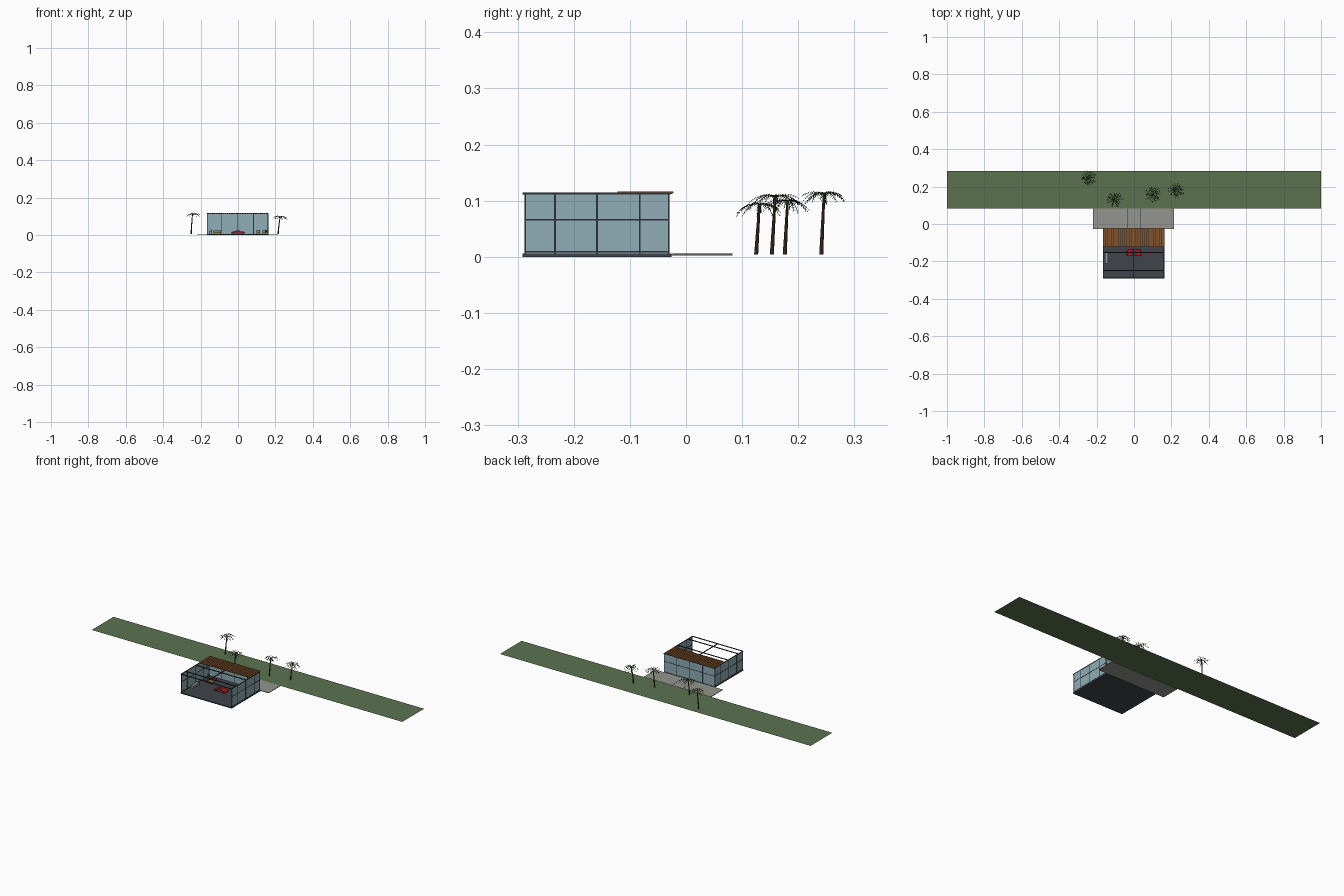
import bpy, bmesh, math, random
from mathutils import Vector

random.seed(4)
cube = bpy.data.objects.get("Cube")
if cube:
    bpy.data.objects.remove(cube, do_unlink=True)


def material(name, r, g, b):
    m = bpy.data.materials.new(name)
    m.use_nodes = True
    colour = [(c / 255) ** 2.2 for c in (r, g, b)] + [1]
    m.diffuse_color = colour
    m.node_tree.nodes["Principled BSDF"].inputs["Base Color"].default_value = colour
    return m


grass = material("grass green", 92, 114, 80)
concrete = material("concrete grey", 148, 148, 142)
slab = material("charcoal floor", 66, 70, 75)
metal = material("dark metal", 48, 52, 57)
glass = material("blue glass", 142, 172, 180)
wood = material("roof wood", 128, 84, 48)
red = material("car red", 190, 25, 38)
leaf = material("palm green", 42, 62, 34)
bark = material("palm bark", 72, 60, 46)
tan = material("tan fabric", 150, 132, 90)


def finish(bm, name, mat):
    bmesh.ops.recalc_face_normals(bm, faces=bm.faces)
    me = bpy.data.meshes.new(name)
    bm.to_mesh(me)
    bm.free()
    me.materials.append(mat)
    ob = bpy.data.objects.new(name, me)
    bpy.context.collection.objects.link(ob)
    return ob


def add_box(bm, x0, x1, y0, y1, z0, z1):
    v = bmesh.ops.create_cube(bm, size=1)["verts"]
    bmesh.ops.scale(bm, vec=(x1 - x0, y1 - y0, z1 - z0), verts=v)
    bmesh.ops.translate(bm, vec=((x0 + x1) / 2, (y0 + y1) / 2, (z0 + z1) / 2), verts=v)


def boxes(name, mat, *sizes):
    bm = bmesh.new()
    for s in sizes:
        add_box(bm, *s)
    return finish(bm, name, mat)


def extrude_profile(name, mat, points, y0, y1):
    bm = bmesh.new()
    face = bm.faces.new([bm.verts.new((x, y0, z)) for x, z in points])
    out = bmesh.ops.extrude_face_region(bm, geom=[face])["geom"]
    moved = [g for g in out if isinstance(g, bmesh.types.BMVert)]
    bmesh.ops.translate(bm, vec=(0, y1 - y0, 0), verts=moved)
    return finish(bm, name, mat)


# Ground
bm = bmesh.new()
bm.faces.new([bm.verts.new(p) for p in
              ((-1, .083, .004), (1, .083, .004), (1, .283, .004), (-1, .283, .004))])
finish(bm, "lawn", grass)
boxes("terrace", concrete, (-.219, .215, -.026, .083, .002, .005))
boxes("terrace_joints", metal, *[(x - .001, x + .001, -.024, .083, .005, .0055)
                                 for x in (-.037, .033)])

# Building shell, open at the front
X0, X1, Y0, Y1, TOP = -.165, .162, -.288, -.029, .115
MID = (X0 + X1) / 2
boxes("floor", slab, (X0, X1, -.291, -.026, 0, .006))
boxes("glass_walls", glass,
      (X0 + .001, X0 + .002, Y0, Y1, .006, .113),
      (X1 - .002, X1 - .001, Y0, Y1, .006, .113),
      (X0 + .002, X1 - .002, Y1 - .002, Y1 - .001, .006, .113))

# Steel frame
bars = []
for x in (X0, X1 - .003):
    for y in (Y0, -.235, -.16, -.084, Y1 - .003):
        bars.append((x, x + .003, y, y + .003, .006, .113))
    for z in (.008, .065):
        bars.append((x, x + .003, Y0, Y1, z, z + .0025))
    bars.append((x, x + .003, Y0 - .003, Y1, .111, TOP))
for x in (-.086, MID, .083):
    bars.append((x - .0015, x + .0015, Y1 - .003, Y1, .006, .113))
bars.append((X0, X1, Y1 - .001, Y1, .065, .0675))
for y in (Y0 - .003, -.25, -.155, Y1 - .003):
    bars.append((X0, X1, y, y + .004, .111, TOP))
bars.append((MID - .002, MID + .002, Y0, -.115, .111, TOP))
boxes("steel_frame", metal, *bars)

# Slatted roof over the rear
boxes("roof_deck", metal, (X0, X1, -.12, -.024, .112, .1135))
count = 28
step = (X1 - X0) / count
boxes("roof_slats", wood, *[(X0 + i * step, X0 + (i + .8) * step, -.122, -.022, .1135, .1165)
                            for i in range(count)])

# Display car
body = [(-.037, .009), (.036, .009), (.037, .014), (.033, .017), (.016, .018),
        (.007, .024), (-.012, .024), (-.02, .019), (-.034, .016)]
extrude_profile("car_body", red, body, -.17, -.138)
cabin = [(.015, .0185), (.007, .0232), (-.012, .0232), (-.019, .019)]
extrude_profile("car_side_windows", metal, cabin, -.1704, -.1376)
boxes("car_roof_opening", metal, (-.011, .006, -.166, -.142, .0238, .0243))
bm = bmesh.new()
for x in (-.023, .023):
    for y in (-.168, -.14):
        v = bmesh.ops.create_cone(bm, cap_ends=True, segments=12, radius1=.006,
                                  radius2=.006, depth=.006)["verts"]
        for p in v:
            p.co = Vector((x + p.co.x, y + p.co.z, .012 + p.co.y))
finish(bm, "car_wheels", metal)

# Furniture
boxes("side_bench", concrete, (-.156, -.14, -.21, -.155, .006, .02))
boxes("sofa", tan, (-.13, -.09, -.11, -.09, .006, .016), (-.13, -.09, -.09, -.084, .006, .024))
boxes("armchairs", tan, *[b for x in (.1, .13) for b in (
    (x, x + .018, -.1, -.082, .006, .015), (x, x + .018, -.082, -.077, .006, .026))])
boxes("coffee_table", red, (-.12, -.095, -.075, -.055, .012, .014),
      (-.11, -.105, -.068, -.062, .006, .012))


def add_blade(bm, a, b, width):
    side = (b - a).cross(Vector((0, 0, 1))).normalized() * width
    bm.faces.new([bm.verts.new(p) for p in (a - side, a + side, b)])


# Potted plants
for side, x in (("right", -.145), ("left", .152)):
    boxes(side + "_planter", concrete, (x - .005, x + .005, -.065, -.055, .006, .014))
    bm = bmesh.new()
    for i in range(9):
        a = i * math.tau / 9
        base = Vector((x, -.06, .014))
        add_blade(bm, base, base + Vector((math.cos(a) * .009, math.sin(a) * .009,
                                           random.uniform(.012, .022))), .0015)
    finish(bm, side + "_plant_leaves", leaf)


# Palm trees
def palm(name, base, top, radius):
    base, top = Vector(base), Vector(top)
    rings, sides = 8, 8
    bm = bmesh.new()
    loops = []
    for i in range(rings + 1):
        t = i / rings
        c = base.lerp(top, t)
        c.x = base.x + (top.x - base.x) * t ** 1.5
        r = .0036 - .0014 * t
        loops.append([bm.verts.new(c + Vector((math.cos(k * math.tau / sides) * r,
                                               math.sin(k * math.tau / sides) * r, 0)))
                      for k in range(sides)])
    for lo, hi in zip(loops, loops[1:]):
        for k in range(sides):
            n = (k + 1) % sides
            bm.faces.new((lo[k], lo[n], hi[n], hi[k]))
    bm.faces.new(loops[0])
    bm.faces.new(loops[-1])
    finish(bm, name + "_trunk", bark)

    bm = bmesh.new()
    fronds, parts = 15, 9
    for f in range(fronds):
        a = (f + random.uniform(-.3, .3)) * math.tau / fronds
        out = Vector((math.cos(a), math.sin(a), 0))
        across = Vector((-out.y, out.x, 0))
        reach = radius * random.uniform(.8, 1.05)
        rise, drop = random.uniform(.008, .018), random.uniform(.02, .032)
        path = [top + out * reach * t + Vector((0, 0, rise * t - drop * t ** 2.2))
                for t in (i / parts for i in range(parts + 1))]
        for i, (p, q) in enumerate(zip(path, path[1:])):
            w = across * .0006
            bm.faces.new([bm.verts.new(c) for c in (p - w, p + w, q + w, q - w)])
            length = .011 * math.sin(math.pi * (i + 1.5) / (parts + 2))
            for s in (-1, 1):
                tip = q + (across * s + out * .6) * length * .75 - Vector((0, 0, length * .5))
                add_blade(bm, q, tip, .0008)
    finish(bm, name + "_fronds", leaf)


palm("far_right_palm", (-.25, .241, .004), (-.243, .246, .113), .043)
palm("near_right_palm", (-.11, .125, .004), (-.105, .131, .094), .045)
palm("near_left_palm", (.095, .153, .004), (.1, .159, .108), .045)
palm("far_left_palm", (.215, .176, .004), (.226, .181, .1), .043)
